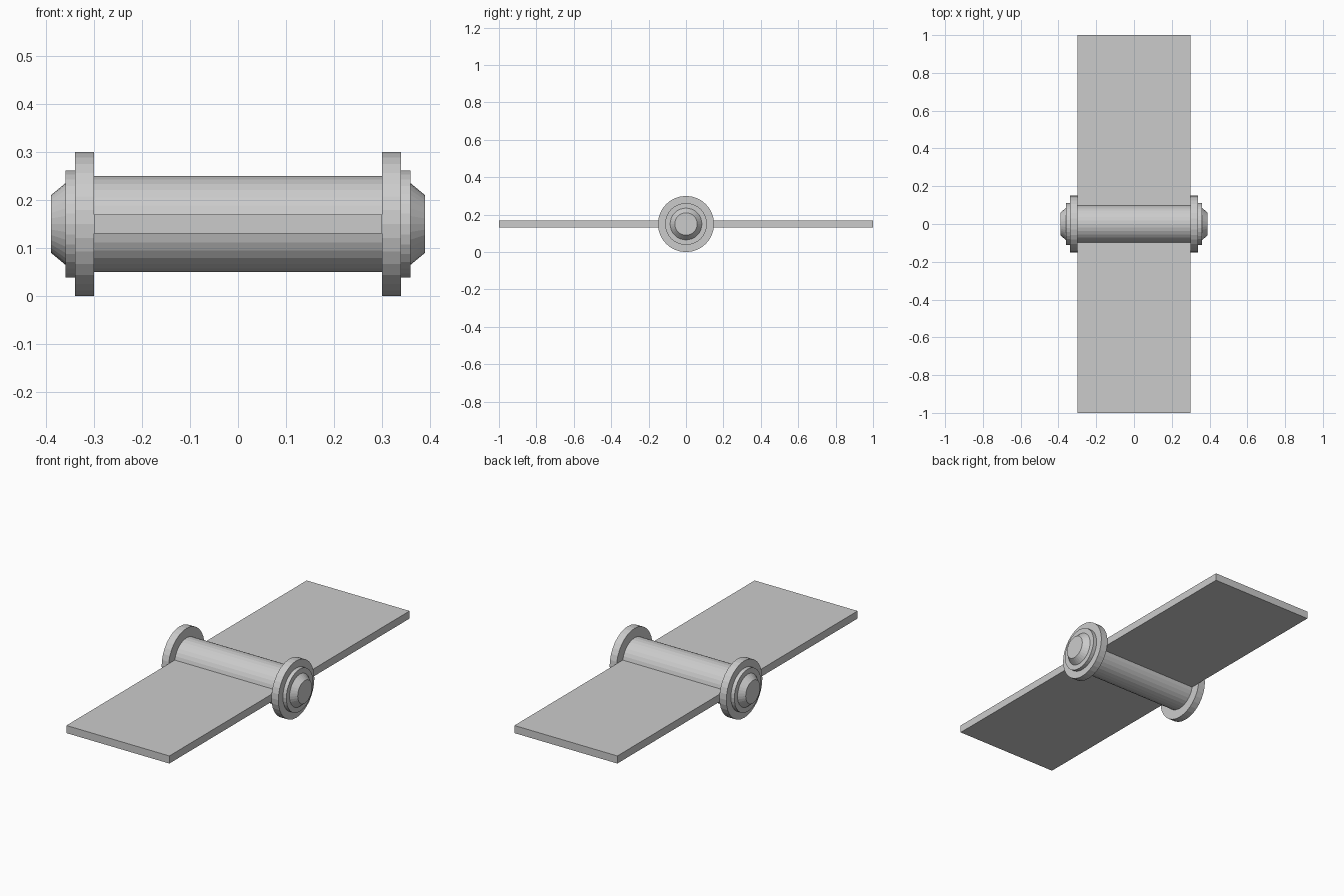
import bpy
from math import pi

if "Cube" in bpy.data.objects:
    bpy.data.objects.remove(bpy.data.objects["Cube"])

AXIS_Z = 0.15
SIDES = 32


def disc(name, x0, x1, r0, r1):
    """Round part lying along x, radius r0 at x0 and r1 at x1."""
    bpy.ops.mesh.primitive_cone_add(
        vertices=SIDES, radius1=r0, radius2=r1, depth=abs(x1 - x0),
        location=((x0 + x1) / 2, 0, AXIS_Z),
        rotation=(0, pi / 2 if x1 > x0 else -pi / 2, 0))
    bpy.context.object.name = name


def box(name, size, loc):
    bpy.ops.mesh.primitive_cube_add(size=1, location=loc)
    ob = bpy.context.object
    ob.name = name
    ob.scale = size
    bpy.ops.object.transform_apply(location=False, rotation=False, scale=True)


# Hinge barrel and the pin running through it
disc("barrel", -0.30, 0.30, 0.10, 0.10)
disc("pin", -0.39, 0.39, 0.05, 0.05)

# Stepped end caps, mirrored left and right
for side, s in (("left", -1), ("right", 1)):
    disc(side + "_flange", s * 0.30, s * 0.34, 0.15, 0.15)
    disc(side + "_washer", s * 0.34, s * 0.36, 0.112, 0.112)
    disc(side + "_tapered_cap", s * 0.36, s * 0.39, 0.085, 0.06)

# Two flat leaves, front and back
for side, s in (("front", -1), ("back", 1)):
    box(side + "_leaf", (0.60, 0.91, 0.04), (0, s * 0.545, AXIS_Z))
